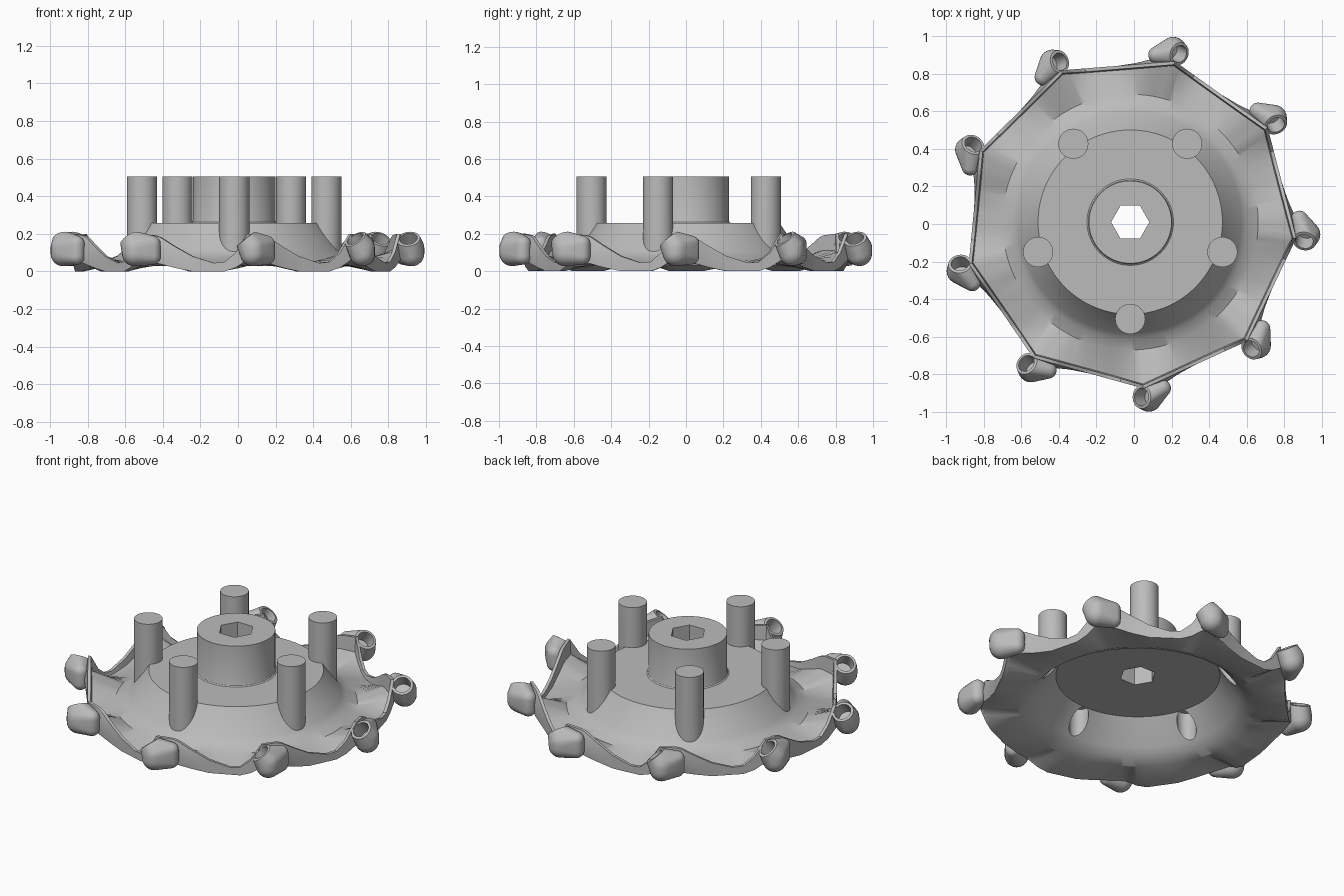
import bpy, bmesh
from math import sin, cos, pi, radians
from mathutils import Matrix, Vector

if "Cube" in bpy.data.objects:
    bpy.data.objects.remove(bpy.data.objects["Cube"])

CENTRE = Vector((-0.02, 0.01, 0))
LOBES, FIRST_LOBE = 9, radians(-85.5)
PEGS, PEG_RING = 5, 0.515
TOP = 0.505

grey = bpy.data.materials.new("plain_grey")
grey.use_nodes = True
grey.diffuse_color = (0.5, 0.5, 0.5, 1)
grey.node_tree.nodes["Principled BSDF"].inputs["Base Color"].default_value = (0.5, 0.5, 0.5, 1)


def make(name, bm):
    bmesh.ops.remove_doubles(bm, verts=bm.verts, dist=1e-5)
    bmesh.ops.recalc_face_normals(bm, faces=bm.faces)
    mesh = bpy.data.meshes.new(name)
    bm.to_mesh(mesh)
    bm.free()
    mesh.materials.append(grey)
    obj = bpy.data.objects.new(name, mesh)
    obj.location = CENTRE
    bpy.context.collection.objects.link(obj)
    return obj


def polar(r, t, z):
    return Vector((r * cos(t), r * sin(t), z))


def skin(bm, rings):
    # Bridge consecutive closed rings of points, wrapping around
    loops = [[bm.verts.new(p) for p in ring] for ring in rings]
    for a, b in zip(loops, loops[1:] + loops[:1]):
        for j in range(len(a) - 1):
            bm.faces.new((a[j], b[j], b[j + 1], a[j + 1]))


def lathe(bm, profile, segments, frame):
    # Turn an (r, z) profile that starts and ends on the axis
    skin(bm, [[frame @ polar(r, 2 * pi * i / segments, z) for r, z in profile]
              for i in range(segments)])


def rod(radius, low, high):
    return [(0, low), (radius, low), (radius, high), (0, high)]


def ball(centre, radius):
    return [centre + polar(radius * cos(e), 2 * pi * i / 24, radius * sin(e))
            for e in (pi * (k - 6) / 13 for k in range(13)) for i in range(24)]


def hull(bm, points):
    verts = [bm.verts.new(p) for p in points]
    bmesh.ops.convex_hull(bm, input=verts)
    bmesh.ops.delete(bm, geom=[v for v in bm.verts if not v.link_faces], context='VERTS')


def cut(objects, cutter):
    # Bore the objects, then shade them
    cutter.hide_render = True
    for obj in objects:
        mod = obj.modifiers.new("bores", 'BOOLEAN')
        mod.operation, mod.solver, mod.object = 'DIFFERENCE', 'EXACT', cutter
        bpy.ops.object.select_all(action='DESELECT')
        obj.select_set(True)
        bpy.context.view_layer.objects.active = obj
        bpy.ops.object.modifier_apply(modifier=mod.name)
        bpy.ops.object.shade_smooth_by_angle(angle=radians(30))
    bpy.data.objects.remove(cutter)


# Rim over one sector: degrees past the lobe, top z, bottom z, outward swell, floor z
RIM = [(0, .20, .06, 0, .11), (7, .19, .045, .025, .11), (13, .135, .02, .008, .075),
       (20, .08, 0, 0, .04), (28, .045, 0, 0, .025), (32, .05, 0, 0, .03),
       (36, .10, .02, 0, .06), (40, .20, .06, 0, .11)]


def rim_at(d):
    for a, b in zip(RIM, RIM[1:]):
        if d <= b[0]:
            k = (d - a[0]) / (b[0] - a[0])
            return [u + (v - u) * k for u, v in zip(a[1:], b[1:])]


# Dished shell with a scalloped nine-sided rim
bm = bmesh.new()
rings = []
STEPS = 20
for i in range(LOBES * STEPS):
    d = 40 * (i % STEPS) / STEPS
    top, bottom, swell, floor = rim_at(d)
    edge = 0.887 * cos(radians(20)) / cos(radians(d - 20))
    profile = [(0, .257), (.49, .257), (.59, .11), (.62, .085), (.68, .058),
               (edge - .024, floor), (edge - .018, top), (edge, top),
               (edge + swell, (top + bottom) / 2),
               (edge + swell * .5, bottom), (edge - .03, bottom), (.67, .03),
               (.61, .055), (.57, .095), (.46, .23), (0, .23)]
    t = FIRST_LOBE + 2 * pi * i / (LOBES * STEPS)
    rings.append([polar(r, t, z) for r, z in profile])
skin(bm, rings)
shell = make("dished_shell", bm)

# Central hub with a small foot fillet
bm = bmesh.new()
lathe(bm, [(0, .235), (.23, .235), (.23, .257), (.223, .262), (.22, .27), (.22, TOP), (0, TOP)],
      64, Matrix())
hub = make("centre_hub", bm)

# Rounded lobes at the rim corners, each with a tilted open socket
bm = bmesh.new()
bores = bmesh.new()
for i in range(LOBES):
    t = FIRST_LOBE + 2 * pi * i / LOBES
    clockwise = Vector((sin(t), -cos(t), 0))
    axis = clockwise * .6 - polar(.06, t, 0) + Vector((0, 0, .75))
    frame = Matrix.Translation(polar(.932, t, .172) + clockwise * .012) \
        @ axis.to_track_quat('Z', 'Y').to_matrix().to_4x4()
    points = [frame @ polar(.062, 2 * pi * k / 32, 0) for k in range(32)]
    for z in (.095, .125):
        points += ball(polar(.945, t + radians(1.5), z), .068)
    for z in (.08, .145):
        points += ball(polar(.9, t + radians(6.5), z), .045)
    hull(bm, points)
    lathe(bores, rod(.047, -.085, .08), 32, frame)
lobes = make("rim_lobes", bm)
cut([lobes], make("socket_cutter", bores))

# Five pegs whose feet follow the sloping shell wall
bm = bmesh.new()
bores = bmesh.new()
for i in range(PEGS):
    frame = Matrix.Translation(polar(PEG_RING, -pi / 2 + 2 * pi * i / PEGS, 0))
    lathe(bm, rod(.08, .2, TOP), 40, frame)
    lathe(bores, rod(.055, .05, .27), 32, frame)
for v in bm.verts:
    if v.co.z < .3:
        v.co.z = .245 - 1.32 * max(v.co.xy.length - .475, 0)
pegs = make("pegs", bm)

# Hexagonal bore through the hub and hollows under the pegs
lathe(bores, rod(.102, .1, .6), 6, Matrix())
cut([shell, hub, pegs], make("bore_cutter", bores))
